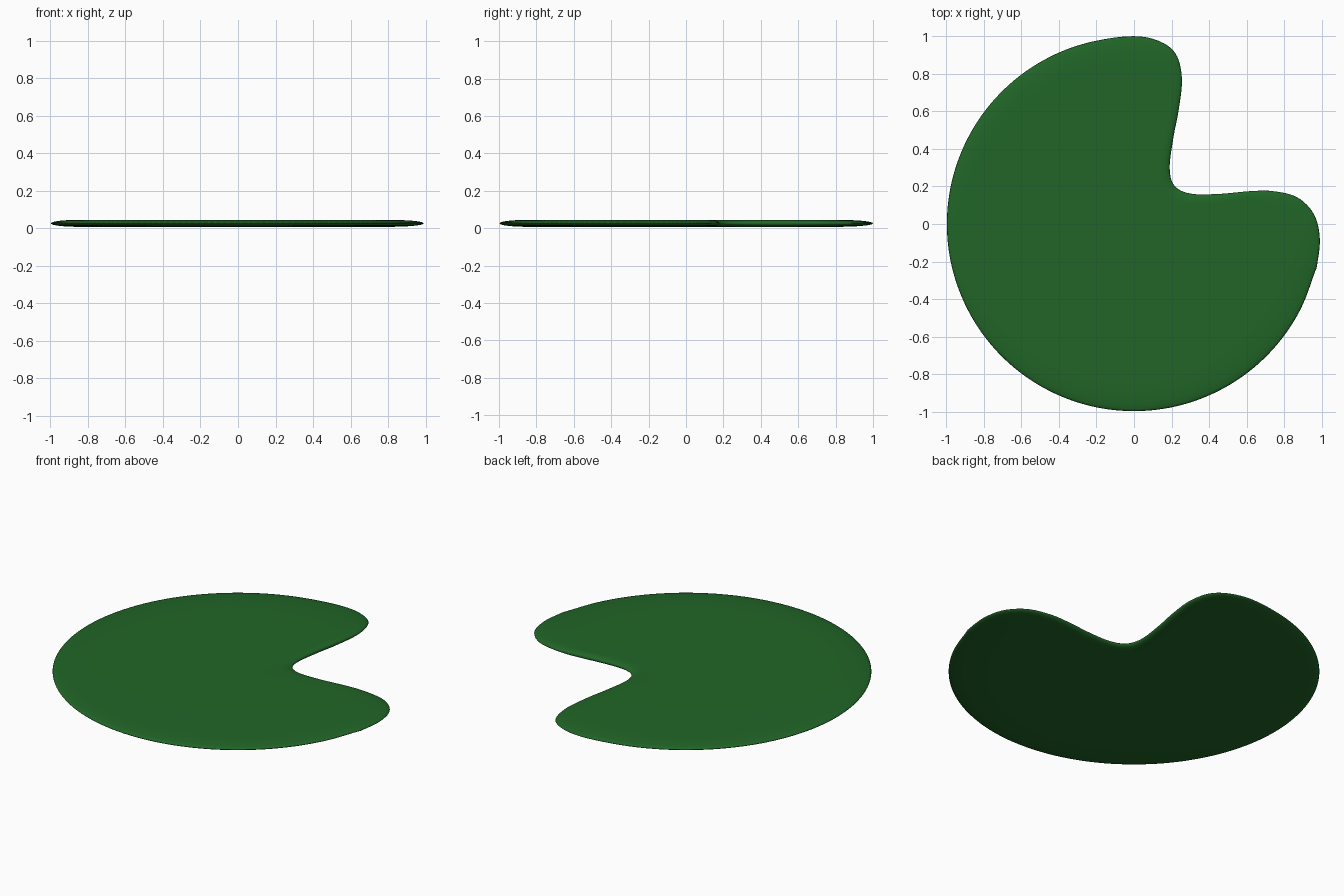
import bpy, bmesh, math
from mathutils import Vector

if "Cube" in bpy.data.objects:
    bpy.data.objects.remove(bpy.data.objects["Cube"])

# Outline control points: notched side by hand, the rest is a round arc
notch = [(0.975, -0.22), (0.99, -0.08), (0.96, 0.05), (0.87, 0.142), (0.74, 0.175),
         (0.62, 0.175), (0.45, 0.16), (0.30, 0.162), (0.215, 0.205), (0.19, 0.30),
         (0.21, 0.46), (0.24, 0.62), (0.255, 0.78), (0.22, 0.91), (0.12, 0.98), (-0.03, 1.0)]
arc = [(0.997 * math.cos(math.radians(a)), 0.997 * math.sin(math.radians(a)))
       for a in range(105, 346, 12)]
ctrl = [Vector(p) for p in notch + arc]


def smooth_loop(pts, steps):
    """Closed Catmull-Rom curve through the points."""
    out, n = [], len(pts)
    for i in range(n):
        a, b, c, d = (pts[(i + k) % n] for k in (-1, 0, 1, 2))
        for s in range(steps):
            t = s / steps
            out.append(0.5 * (2 * b + (c - a) * t + (2 * a - 5 * b + 4 * c - d) * t * t
                              + (3 * b - a - 3 * c + d) * t ** 3))
    return out


outline = smooth_loop(ctrl, 6)
pivot = Vector((-0.12, -0.12))
mid, half, rim = 0.026, 0.019, 0.22

# Rounded edge profile: (scale towards pivot, height), from top to bottom
top = []
for k in range(9):
    d = rim * (k / 8) ** 2
    top.append((1 - d, half * (1 - (1 - d / rim) ** 2.6) ** 0.5))
top.append((0.4, half))
profile = [(s, mid + h) for s, h in reversed(top)] + [(s, mid - h) for s, h in top[1:]]

# Lily pad body
bm = bmesh.new()
rings = [[bm.verts.new((*(pivot + (p - pivot) * s), z)) for p in outline] for s, z in profile]
n = len(outline)
for r0, r1 in zip(rings, rings[1:]):
    for i in range(n):
        j = (i + 1) % n
        bm.faces.new((r0[i], r1[i], r1[j], r0[j]))
for ring, z in ((rings[0], mid + half), (rings[-1], mid - half)):
    c = bm.verts.new((*pivot, z))
    for i in range(n):
        bm.faces.new((ring[i], ring[(i + 1) % n], c))
bmesh.ops.recalc_face_normals(bm, faces=bm.faces)
for f in bm.faces:
    f.smooth = True
mesh = bpy.data.meshes.new("lily_pad")
bm.to_mesh(mesh)
bm.free()
pad = bpy.data.objects.new("lily_pad", mesh)
bpy.context.collection.objects.link(pad)

# Leaf green
mat = bpy.data.materials.new("leaf_green")
mat.diffuse_color = (0.015, 0.13, 0.02, 1)
mat.use_nodes = True
mat.node_tree.nodes["Principled BSDF"].inputs["Base Color"].default_value = mat.diffuse_color
mesh.materials.append(mat)
